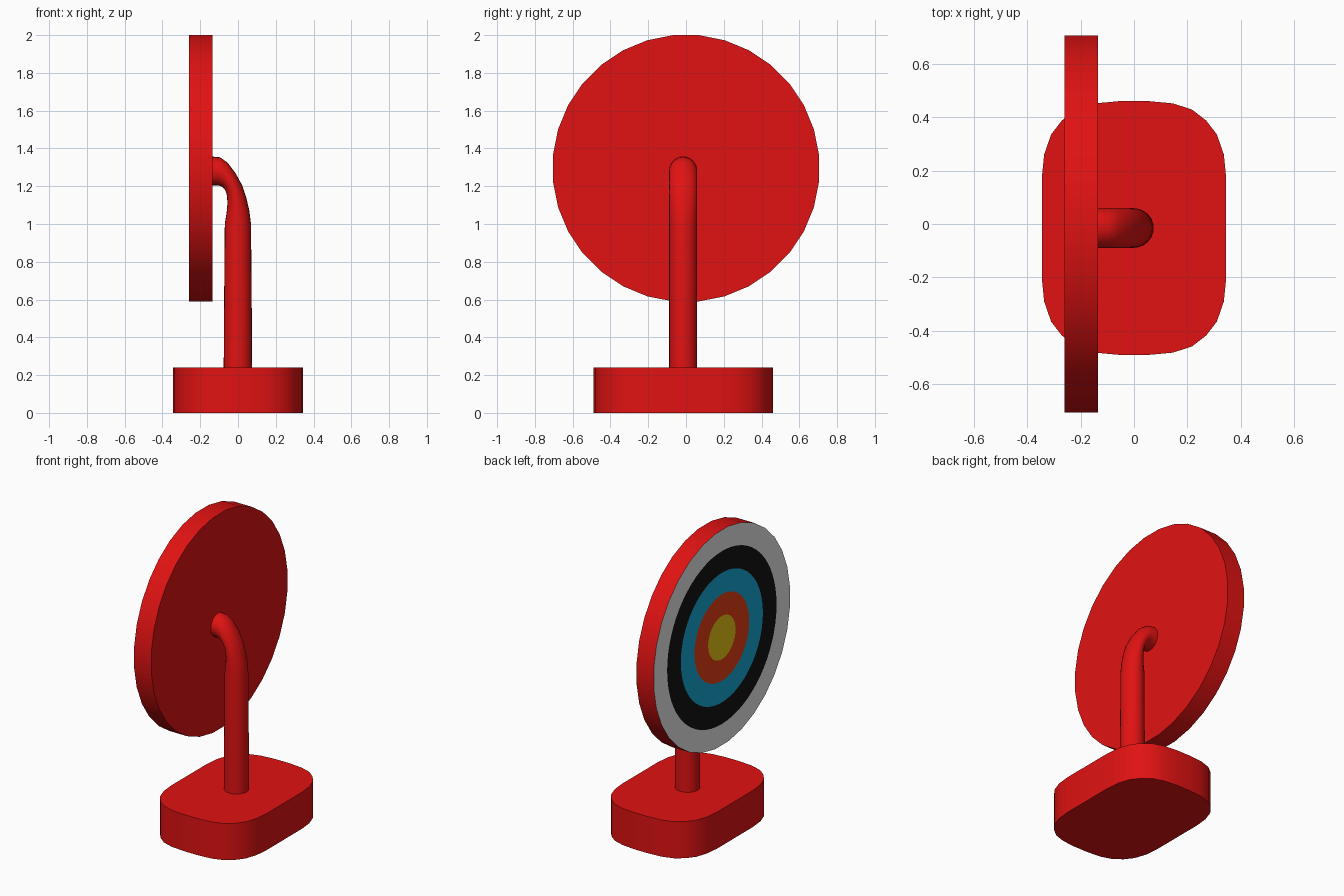
import bpy, bmesh, math

cube = bpy.data.objects.get("Cube")
if cube:
    bpy.data.objects.remove(cube, do_unlink=True)


def material(name, rgb):
    m = bpy.data.materials.new(name)
    m.use_nodes = True
    color = (*rgb, 1)
    m.diffuse_color = color
    m.node_tree.nodes["Principled BSDF"].inputs["Base Color"].default_value = color
    return m


RED = material("red", (0.75, 0.006, 0.006))
WHITE = material("white", (1, 1, 1))
BLACK = material("black", (0.006, 0.006, 0.006))
BLUE = material("blue", (0.008, 0.39, 0.68))
ORANGE = material("orange red", (0.95, 0.06, 0.01))
YELLOW = material("yellow", (0.95, 0.66, 0.01))


def loft(name, loops, mats, band_mats=None):
    """Bridge equal-length loops of points, cap both ends, shade smooth."""
    bm = bmesh.new()
    rings = [[bm.verts.new(p) for p in loop] for loop in loops]
    n = len(rings[0])
    band_mats = band_mats or [0] * (len(rings) + 1)
    bm.faces.new(rings[0]).material_index = band_mats[0]
    for a, b, mi in zip(rings, rings[1:], band_mats[1:]):
        for i in range(n):
            j = (i + 1) % n
            bm.faces.new((a[i], a[j], b[j], b[i])).material_index = mi
    bm.faces.new(rings[-1]).material_index = band_mats[-1]
    bmesh.ops.recalc_face_normals(bm, faces=bm.faces)
    mesh = bpy.data.meshes.new(name)
    bm.to_mesh(mesh)
    bm.free()
    for m in mats:
        mesh.materials.append(m)
    ob = bpy.data.objects.new(name, mesh)
    bpy.context.collection.objects.link(ob)
    bpy.ops.object.select_all(action='DESELECT')
    ob.select_set(True)
    bpy.context.view_layer.objects.active = ob
    bpy.ops.object.shade_smooth_by_angle(angle=math.radians(35))
    return ob


Y_MID = -0.015

# Base: a rounded block, one corner profile mirrored into four
corner = [(0.345, 0.185), (0.336, 0.275), (0.31, 0.35), (0.27, 0.402),
          (0.217, 0.443), (0.146, 0.466), (0.05, 0.475)]
half = corner + [(-x, y) for x, y in reversed(corner)]
outline = half + [(-x, -y) for x, y in half]
loft("base", [[(x, y + Y_MID, z) for x, y in outline] for z in (0, 0.24)], [RED])

# Post: oval sections between inner and outer bend points (x, z)
sections = [((-0.076, 0.2), (0.074, 0.2)), ((-0.074, 0.53), (0.073, 0.53)),
            ((-0.07, 1.0), (0.069, 1.0)), ((-0.06, 1.06), (0.06, 1.07)),
            ((-0.056, 1.11), (0.044, 1.14)), ((-0.058, 1.15), (0.022, 1.205)),
            ((-0.067, 1.178), (-0.012, 1.267)), ((-0.083, 1.196), (-0.055, 1.325)),
            ((-0.105, 1.205), (-0.095, 1.353)), ((-0.15, 1.205), (-0.15, 1.358))]
SIDES = 24
loops = []
for (xi, zi), (xo, zo) in sections:
    loop = []
    for k in range(SIDES):
        a = math.tau * k / SIDES
        t = (1 + math.cos(a)) / 2
        loop.append((xi + (xo - xi) * t, Y_MID + 0.074 * math.sin(a), zi + (zo - zi) * t))
    loops.append(loop)
loft("post", loops, [RED])

# Target: thick disc whose far face carries concentric colour rings
R, Z_MID, N = 0.708, 1.295, 64
FLAT = math.cos(math.pi / (N / 2))


def circle(x, r, rim=False):
    pts = []
    for k in range(N):
        a = math.tau * (k + 1) / N
        rr = r * FLAT if rim and k % 2 else r    # rim has half as many sides
        pts.append((x, rr * math.cos(a), Z_MID + rr * math.sin(a)))
    return pts


BACK, FACE = -0.135, -0.26
rings = [circle(BACK, R, True), circle(FACE, R, True)]
rings += [circle(FACE, R * f) for f in (0.8, 0.6, 0.4, 0.2)]
loft("target_disc", rings, [RED, WHITE, BLACK, BLUE, ORANGE, YELLOW],
     [0, 0, 1, 2, 3, 4, 5])
